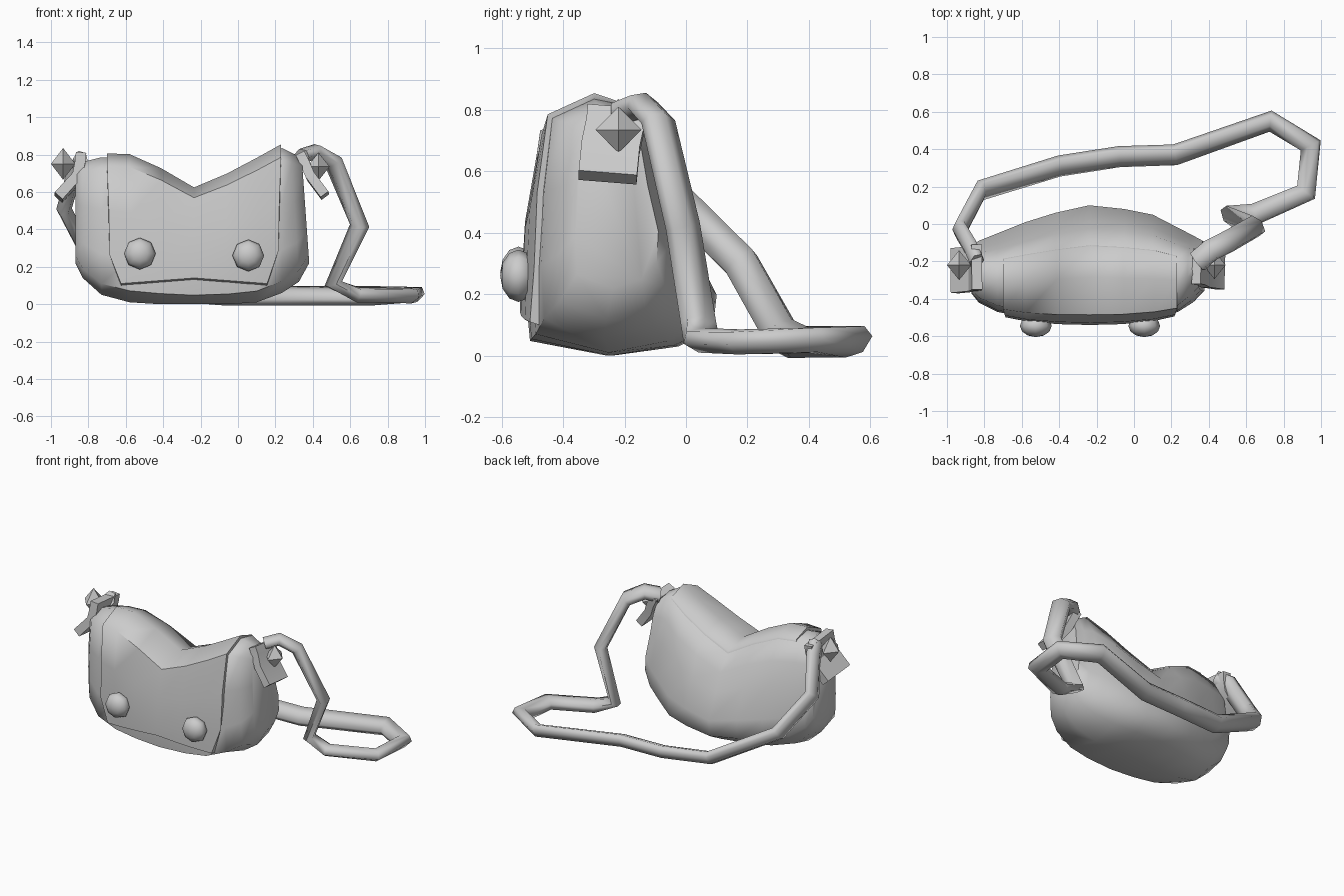
import bpy, bmesh, math
from mathutils import Vector

if "Cube" in bpy.data.objects:
    bpy.data.objects.remove(bpy.data.objects["Cube"])

grey = bpy.data.materials.new("plain_grey")
grey.use_nodes = True
grey.diffuse_color = (0.6, 0.6, 0.6, 1)
grey.node_tree.nodes["Principled BSDF"].inputs["Base Color"].default_value = (0.6, 0.6, 0.6, 1)


def finish(name, bm, angle=None):
    bmesh.ops.recalc_face_normals(bm, faces=bm.faces)
    me = bpy.data.meshes.new(name)
    bm.to_mesh(me)
    bm.free()
    me.materials.append(grey)
    ob = bpy.data.objects.new(name, me)
    bpy.context.collection.objects.link(ob)
    if angle:
        bpy.ops.object.select_all(action="DESELECT")
        ob.select_set(True)
        bpy.context.view_layer.objects.active = ob
        bpy.ops.object.shade_smooth_by_angle(angle=math.radians(angle))
    return ob


def loft(rows):
    """Skin a list of closed point rows and cap both ends."""
    bm = bmesh.new()
    grid = [[bm.verts.new(p) for p in row] for row in rows]
    n = len(grid[0])
    for a, b in zip(grid, grid[1:]):
        for i in range(n):
            j = (i + 1) % n
            bm.faces.new((a[i], a[j], b[j], b[i]))
    bm.faces.new(grid[0])
    bm.faces.new(grid[-1])
    return bm


# Bag body: x, bottom, top, front, back of each slice
SLICES = [(-.87, .22, .73, -.37, -.12), (-.83, .14, .76, -.42, -.09),
          (-.73, .05, .785, -.47, -.05), (-.58, .01, .78, -.50, .01),
          (-.42, 0, .71, -.515, .06), (-.24, 0, .60, -.52, .10),
          (-.05, 0, .68, -.515, .08), (.10, .01, .76, -.50, .05),
          (.235, .06, .835, -.47, -.02), (.31, .12, .81, -.42, -.06),
          (.365, .22, .78, -.36, -.09)]
# Slice outline as fractions of depth and height
RING = [(.45, 0), (.02, .08), (0, .3), (.02, .62), (.08, .92), (.38, 1),
        (.64, .97), (.8, .8), (.87, .6), (1, .33), (.98, .15), (.8, .05)]


def slice_at(x):
    for a, b in zip(SLICES, SLICES[1:]):
        if x <= b[0]:
            t = (x - a[0]) / (b[0] - a[0])
            return [p + (q - p) * t for p, q in zip(a, b)]
    return SLICES[-1]


def body_point(x, u, v):
    _, lo, hi, front, back = slice_at(x)
    lean = .04 * (.4 - v) if x > .3 else 0
    return Vector((x + lean, front + u * (back - front), lo + v * (hi - lo)))


finish("bag_body", loft([[body_point(s[0], u, v) for u, v in RING] for s in SLICES]), 60)

# Front flap: narrower lower edge, outward offset (y, z) fading out behind the top
FLAP = [(0, .17, .84, -.02, 0), (0, .3, .97, -.02, 0), (.02, .62, .98, -.02, 0),
        (.08, .92, 1, -.015, .015), (.38, 1, 1, 0, .022), (.64, .97, 1, .004, .004)]
rows = []
for c in (-1, -.74, -.38, 0, .38, .74, 1):
    outer, inner = [], []
    for u, v, w, dy, dz in FLAP:
        p = body_point(-.235 + c * .465 * w, u, v)
        if v < .2:
            p.z = .14 - .03 * abs(c)
        outer.append(p + Vector((0, dy, dz)))
        inner.append(p + Vector((0, .01, -.01)))
    rows.append(outer + inner[::-1])
finish("front_flap", loft(rows), 60)


def sweep(name, path, side, width, thick, sides, angle):
    """Sweep a flattened section along a path, carrying its frame around bends."""
    pts = [Vector(p) for p in path]
    side = Vector(side)
    rows = []
    for i, p in enumerate(pts):
        d0 = (p - pts[max(i - 1, 0)]).normalized()
        d1 = (pts[min(i + 1, len(pts) - 1)] - p).normalized()
        tangent = (d0 + d1).normalized()
        side = (side - tangent * side.dot(tangent)).normalized()
        normal = tangent.cross(side)
        row = []
        for k in range(sides):
            a = 2 * math.pi * (k + .5) / sides
            r = 1 / math.cos(math.pi / sides)
            row.append(p + side * math.cos(a) * r * width + normal * math.sin(a) * r * thick)
        rows.append(row)
    return finish(name, loft(rows), angle)


# Long shoulder strap trailing over the ground
STRAP = [(.34, -.20, .79), (.41, -.14, .815), (.51, -.09, .76), (.65, -.01, .42), (.51, .04, .11),
         (.64, .05, .05), (.92, .17, .045), (.945, .42, .05), (.73, .55, .045), (.22, .37, .045),
         (-.08, .36, .045), (-.40, .31, .07), (-.82, .18, .30), (-.93, -.03, .51),
         (-.87, -.13, .72), (-.84, -.2, .77)]
sweep("shoulder_strap", STRAP, (0, 1, 0), .056, .036, 6, 75)

# Hanging tabs at both ends
sweep("left_tab", [(.335, -.225, .80), (.36, -.23, .75), (.39, -.245, .68), (.465, -.255, .58)],
      (0, 1, 0), .095, .026, 4, 30)
sweep("right_tab", [(-.84, -.23, .80), (-.845, -.235, .75), (-.86, -.24, .68), (-.96, -.25, .57)],
      (0, 1, 0), .12, .028, 4, 30)


# Faceted studs on the tabs
def stud(name, centre, radii):
    bm = bmesh.new()
    for axis in range(3):
        for sign in (-1, 1):
            p = Vector(centre)
            p[axis] += sign * radii[axis]
            bm.verts.new(p)
    bmesh.ops.convex_hull(bm, input=bm.verts)
    finish(name, bm)


stud("left_stud", (.43, -.22, .735), (.06, .075, .075))
stud("right_stud", (-.935, -.22, .75), (.065, .08, .085))

# Round buttons on the flap
for name, x, z in (("right_button", -.525, .27), ("left_button", .055, .26)):
    bm = bmesh.new()
    bmesh.ops.create_uvsphere(bm, u_segments=8, v_segments=6, radius=.085)
    for v in bm.verts:
        a, b, c = v.co
        v.co = (x + a, -.545 - c * .7, z + b)
    finish(name, bm, 60)
